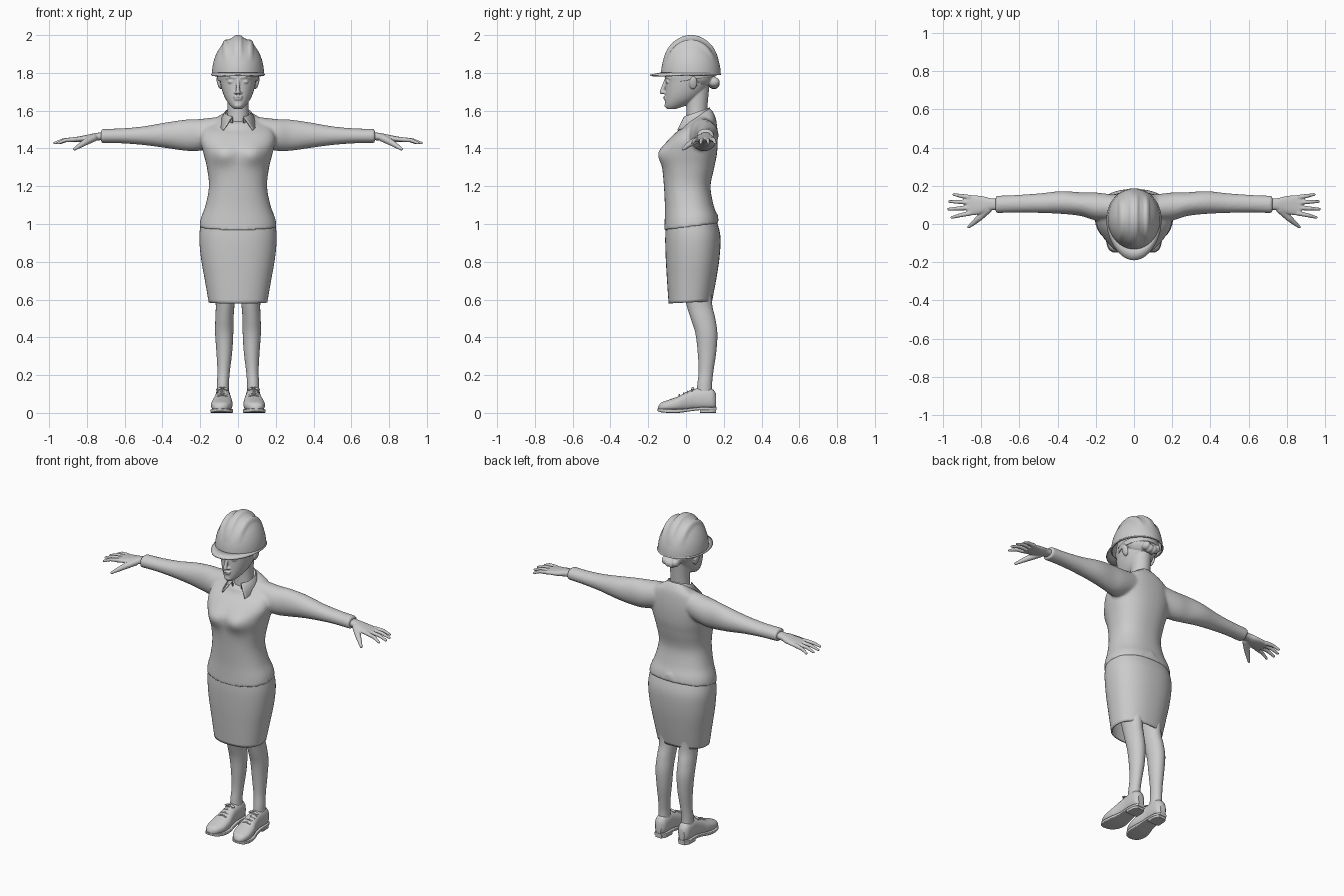
import bpy, bmesh, math
from mathutils import Vector, Matrix

if "Cube" in bpy.data.objects:
    bpy.data.objects.remove(bpy.data.objects["Cube"])

grey = bpy.data.materials.new("plain grey")
grey.use_nodes = True
grey.diffuse_color = (0.6, 0.6, 0.6, 1)
grey.node_tree.nodes["Principled BSDF"].inputs["Base Color"].default_value = (0.6, 0.6, 0.6, 1)


def smooth_keys(keys, steps=5):
    """Catmull-Rom interpolation of every column."""
    out = []
    for i in range(len(keys) - 1):
        a, b = keys[max(i - 1, 0)], keys[i]
        c, d = keys[i + 1], keys[min(i + 2, len(keys) - 1)]
        for s in range(steps):
            t = s / steps
            out.append([q + 0.5 * t * (r - p + t * (2 * p - 5 * q + 4 * r - w + t * (3 * (q - r) + w - p)))
                        for p, q, r, w in zip(a, b, c, d)])
    return out + [list(keys[-1])]


def loft(bm, axis, keys, power=2.0, sides=40, caps=True):
    """Rounded rings along an axis; key = position, low/high, low/high [, tilt]."""
    rings = []
    for k in smooth_keys(keys):
        ring = []
        for i in range(sides):
            a = 2 * math.pi * i / sides
            c, s = math.cos(a), math.sin(a)
            u = math.copysign(abs(c) ** (2 / power), c) * (k[2] - k[1]) / 2
            v = math.copysign(abs(s) ** (2 / power), s) * (k[4] - k[3]) / 2
            t = k[0] + (k[5] * v if len(k) > 5 else 0)
            u, v = u + (k[1] + k[2]) / 2, v + (k[3] + k[4]) / 2
            ring.append(bm.verts.new({"x": (t, u, v), "y": (u, t, v), "z": (u, v, t)}[axis]))
        rings.append(ring)
    for r0, r1 in zip(rings, rings[1:]):
        for i in range(sides):
            j = (i + 1) % sides
            bm.faces.new((r0[i], r0[j], r1[j], r1[i]))
    if caps:
        bm.faces.new(rings[0])
        bm.faces.new(rings[-1])


def blob(bm, centre, radii, turn=0.0):
    m = Matrix.Translation(centre) @ Matrix.Rotation(turn, 4, 'Y') @ Matrix.Diagonal((*radii, 1))
    return bmesh.ops.create_uvsphere(bm, u_segments=24, v_segments=14, radius=1, matrix=m)["verts"]


def rod(bm, points, radii):
    """Round-ended limb through the points."""
    for p, r in zip(points, radii):
        blob(bm, p, (r, r, r))
    for i in range(len(points) - 1):
        a, b = Vector(points[i]), Vector(points[i + 1])
        m = Matrix.Translation((a + b) / 2) @ (b - a).to_track_quat('Z', 'Y').to_matrix().to_4x4()
        bmesh.ops.create_cone(bm, cap_ends=True, segments=16, radius1=radii[i], radius2=radii[i + 1],
                              depth=(b - a).length, matrix=m)


def finish(name, bm, mirror=False, voxel=0, relax=0, thick=0, angle=40):
    bmesh.ops.recalc_face_normals(bm, faces=bm.faces)
    mesh = bpy.data.meshes.new(name)
    bm.to_mesh(mesh)
    bm.free()
    ob = bpy.data.objects.new(name, mesh)
    bpy.context.collection.objects.link(ob)
    mesh.materials.append(grey)
    bpy.ops.object.select_all(action='DESELECT')
    ob.select_set(True)
    bpy.context.view_layer.objects.active = ob
    bpy.ops.object.shade_smooth_by_angle(angle=math.radians(angle))
    if mirror:
        ob.modifiers.new("mirror", 'MIRROR').use_mirror_merge = False
    if voxel:
        m = ob.modifiers.new("blend", 'REMESH')
        m.mode, m.voxel_size, m.use_smooth_shade = 'VOXEL', voxel, True
    if relax:
        m = ob.modifiers.new("relax", 'SMOOTH')
        m.factor, m.iterations = 0.5, relax
    if thick:
        m = ob.modifiers.new("thickness", 'SOLIDIFY')
        m.thickness, m.offset = thick, -1
    return ob


# Jacket: tilted torso rings, bust, and both sleeves blended together
bm = bmesh.new()
torso = [(.985, .205, -.115, .172, .13), (1.03, .197, -.113, .165, .1), (1.1, .172, -.112, .145, .03),
         (1.2, .154, -.117, .13, 0), (1.3, .165, -.125, .15, 0), (1.38, .185, -.13, .165, 0),
         (1.45, .2, -.105, .168, .15), (1.51, .18, -.07, .16, .35), (1.545, .12, -.035, .145, .5),
         (1.572, .068, -.02, .125, .6)]
loft(bm, "z", [(z, -w, w, f, b, t) for z, w, f, b, t in torso], power=2.3)
for v in bm.verts:
    if v.co.y < .02:
        v.co.y -= .026 * math.exp(-((abs(v.co.x) - .08) / .06) ** 2 - ((v.co.z - 1.365) / .055) ** 2)
    if v.co.z < 1.03 and v.co.y > .1 and abs(v.co.x) < .02:
        v.co.z += .03
sleeve = [(.08, .02, .15, 1.42, 1.57), (.2, .02, .165, 1.388, 1.556), (.28, .042, .166, 1.388, 1.552),
          (.38, .053, .172, 1.402, 1.538), (.5, .058, .16, 1.418, 1.517), (.62, .06, .152, 1.427, 1.506),
          (.725, .056, .148, 1.428, 1.504)]
for side in (1, -1):
    loft(bm, "x", [(side * k[0], *k[1:]) for k in sleeve])
finish("jacket", bm, voxel=.008, relax=6)

# Skirt
bm = bmesh.new()
skirt = [(.585, .155, -.092, .138), (.7, .175, -.1, .16), (.82, .196, -.107, .178),
         (.93, .205, -.11, .182), (1.01, .196, -.106, .162)]
loft(bm, "z", [(z, -w, w, f, b, .05) for z, w, f, b in skirt], power=2.3, sides=56, caps=False)
finish("skirt", bm, thick=.008)

# Legs
bm = bmesh.new()
loft(bm, "z", [(.08, .045, .113, .055, .14), (.15, .048, .112, .06, .138), (.22, .043, .109, .067, .145),
               (.32, .031, .114, .062, .16), (.42, .025, .121, .05, .166), (.5, .024, .12, .025, .155),
               (.58, .018, .118, 0, .138), (.7, .01, .13, -.03, .14), (.85, .005, .15, -.05, .14)])
finish("legs", bm, mirror=True)

# Shoes with soles, heels and laces
bm = bmesh.new()
loft(bm, "y", [(-.147, .085, .108, .016, .035), (-.13, .056, .13, .01, .055), (-.09, .034, .142, .007, .07),
               (-.04, .029, .139, .007, .088), (0, .034, .128, .01, .11), (.05, .04, .12, .018, .128),
               (.1, .04, .12, .018, .134), (.14, .045, .116, .018, .126), (.16, .062, .1, .025, .1)],
     power=2.4)
finish("shoes", bm, mirror=True)
bm = bmesh.new()
loft(bm, "y", [(-.15, .085, .11, .01, .022), (-.13, .052, .134, .003, .022), (-.09, .03, .146, 0, .02),
               (-.04, .026, .142, 0, .02), (.02, .034, .126, .008, .025), (.07, .038, .122, .014, .03),
               (.13, .04, .12, .014, .03), (.162, .058, .104, .014, .03)], power=7)
loft(bm, "y", [(.075, .04, .12, 0, .02), (.13, .042, .118, 0, .02), (.158, .058, .102, 0, .02)], power=7)
finish("shoe_soles", bm, mirror=True)
bm = bmesh.new()
for i in range(4):
    y, z = -.035 + i * .022, .094 + i * .009
    rod(bm, [(.06, y, z - .006), (.084, y, z + .002), (.106, y, z - .006)], [.004] * 3)
for dx in (-.018, .018):
    blob(bm, (.082 + dx, .036, .128), (.018, .008, .006), dx * 20)
finish("shoe_laces", bm, mirror=True)

# Hands: palm, four fingers and a lowered thumb
bm = bmesh.new()
loft(bm, "x", [(.69, .072, .134, 1.445, 1.488), (.75, .072, .135, 1.442, 1.482), (.79, .056, .145, 1.436, 1.474),
               (.84, .046, .15, 1.434, 1.464), (.875, .046, .15, 1.433, 1.458)], power=2.4)
for y0, y1, tip in ((.056, .034, .962), (.085, .078, .98), (.113, .118, .975), (.14, .155, .952)):
    mid = (.865 + tip) / 2
    rod(bm, [(.86, y0, 1.448), (mid, (y0 + y1) / 2, 1.444), (tip - .008, y1, 1.428)], [.013, .0105, .0075])
rod(bm, [(.765, .075, 1.455), (.81, .032, 1.432), (.845, .002, 1.41), (.866, -.016, 1.396)],
    [.02, .017, .012, .008])
finish("hands", bm, mirror=True, voxel=.004, relax=4)

# Head, neck and facial features blended together
bm = bmesh.new()
loft(bm, "z", [(1.5, -.062, .062, 0, .118), (1.58, -.056, .056, .002, .112), (1.64, -.055, .055, 0, .115),
               (1.74, -.06, .06, -.01, .125)])
skull = [(1.608, .02, -.1, -.055), (1.628, .042, -.11, 0), (1.66, .065, -.111, .06), (1.7, .082, -.11, .1),
         (1.75, .094, -.109, .128), (1.8, .098, -.112, .14), (1.87, .085, -.085, .135), (1.92, .03, -.02, .07)]
loft(bm, "z", [(z, -w, w, f, b) for z, w, f, b in skull], power=2.1)
rod(bm, [(0, -.106, 1.765), (0, -.12, 1.725), (0, -.127, 1.698)], [.008, .01, .012])
blob(bm, (0, -.112, 1.672), (.026, .009, .006))
blob(bm, (0, -.11, 1.661), (.022, .009, .006))
blob(bm, (0, -.1, 1.628), (.022, .014, .015))
for s in (1, -1):
    blob(bm, (s * .012, -.114, 1.695), (.009, .01, .008))
    blob(bm, (s * .037, -.097, 1.753), (.018, .011, .009))
    rod(bm, [(s * .015, -.108, 1.774), (s * .04, -.102, 1.78), (s * .062, -.085, 1.772)], [.006, .007, .005])
    blob(bm, (s * .1, .038, 1.748), (.011, .022, .036), s * .25)
finish("head", bm, voxel=.004, relax=3)

# Hair under the helmet and rolled bun
bm = bmesh.new()
blob(bm, (0, .07, 1.79), (.1, .082, .075))
for x, z in ((-.035, 1.752), (-.012, 1.74), (.012, 1.742), (.035, 1.752)):
    blob(bm, (x, .148, z), (.022, .03, .026))
finish("hair", bm, voxel=.005, relax=2)

# Shirt collar: stand folded over into a wide pointed leaf
bm = bmesh.new()
rows = []
for i in range(41):
    u = i / 20 - 1
    f = abs(u) ** 3
    col = []
    for w, sweep, rx, ry, drop in ((0, 2.72, .064, .066, .04), (.35, 2.72, .069, .071, 0),
                                   (1, 2.35, .103 + .008 * f, .082 + .062 * f, .05)):
        a = u * sweep
        z = 1.592 + .025 * math.cos(a) - drop - (.026 * f if w == 1 else 0)
        col.append(bm.verts.new((rx * math.sin(a), .055 + ry * math.cos(a), z)))
    rows.append(col)
for a, b in zip(rows, rows[1:]):
    for k in range(2):
        bm.faces.new((a[k], a[k + 1], b[k + 1], b[k]))
finish("collar", bm, thick=.006)

# Helmet shell with three raised ribs
bm = bmesh.new()
bmesh.ops.create_uvsphere(bm, u_segments=96, v_segments=64, radius=1)
bmesh.ops.delete(bm, geom=[v for v in bm.verts if v.co.z < -.01], context='VERTS')
for v in bm.verts:
    fade = min(1, max(0, (v.co.z - .35) / .35))
    x = abs(v.co.x)
    rib = max(1 / (1 + (x / .17) ** 8), 1 / (1 + ((x - .5) / .08) ** 6))
    v.co = v.co * (1 + .05 * (rib * fade - .2 * fade))
    v.co = (v.co.x * .138, .026 + v.co.y * .158, 1.79 + v.co.z * .202)
finish("helmet_shell", bm, thick=.006, angle=60)

# Helmet brim: narrow lip all round, widening into a front visor
bm = bmesh.new()
rows = []
for i in range(72):
    a = 2 * math.pi * i / 72
    c, s = math.cos(a), math.sin(a)
    front = max(0, -s) ** 1.2
    rows.append([bm.verts.new(((.134 + e * (.01 + .012 * front)) * c,
                               .026 + (.155 + e * (.006 + .055 * front)) * s,
                               1.803 - e * (.012 + .008 * front * abs(c))))
                 for e in (0, .5, 1)])
for a, b in zip(rows, rows[1:] + rows[:1]):
    for k in range(2):
        bm.faces.new((a[k], a[k + 1], b[k + 1], b[k]))
finish("helmet_brim", bm, thick=.007)

# Helmet inner headband
bm = bmesh.new()
loft(bm, "z", [(1.765, -.104, .104, -.08, .152, .15), (1.795, -.107, .107, -.085, .158, .15)], caps=False)
finish("helmet_headband", bm, thick=.004)
